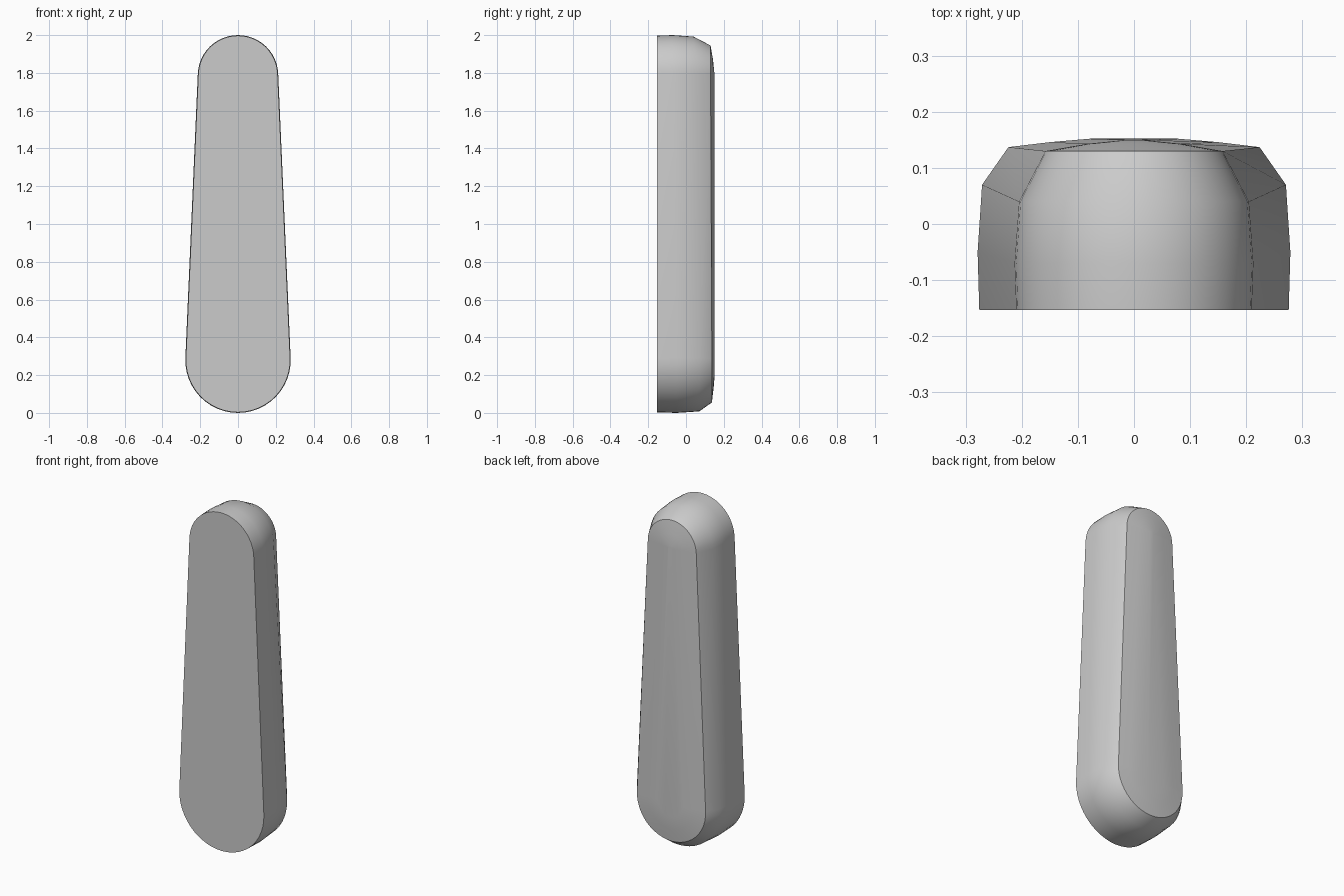
import bpy
import bmesh
from math import asin, cos, sin, pi

cube = bpy.data.objects.get("Cube")
if cube:
    bpy.data.objects.remove(cube, do_unlink=True)

# Tapered capsule outline: a wide bottom arc and a narrow top arc
R_LOW, R_HIGH = 0.279, 0.213
Z_LOW, Z_HIGH = R_LOW, 2 - R_HIGH
TILT = asin((R_LOW - R_HIGH) / (Z_HIGH - Z_LOW))
STEPS = 24

# Cross-section: inset from the outline, depth at the bottom, depth at the top
RINGS = [
    (0.003, -0.153, -0.153),
    (0.0, -0.05, -0.07),
    (0.008, 0.07, 0.04),
    (0.055, 0.137, 0.13),
    (0.13, 0.146, 0.143),
    (0.2, 0.152, 0.15),
]


def outline(inset, y_low, y_high):
    """Points around the capsule, shrunk by inset."""
    points = []
    arcs = [(Z_LOW, R_LOW, y_low, -pi - TILT, TILT),
            (Z_HIGH, R_HIGH, y_high, TILT, pi - TILT)]
    arcs[0] = (Z_LOW, R_LOW, y_low, -pi - TILT, TILT)
    for z, radius, y, start, end in arcs:
        for i in range(STEPS + 1):
            a = start + (end - start) * i / STEPS
            r = radius - inset
            points.append((r * cos(a), y, z + r * sin(a)))
    return points


# Body: rings bridged from the flat front to the crowned back
bm = bmesh.new()
loops = [[bm.verts.new(p) for p in outline(*ring)] for ring in RINGS]
for a, b in zip(loops, loops[1:]):
    for i in range(len(a)):
        j = (i + 1) % len(a)
        bm.faces.new((a[i], a[j], b[j], b[i]))
bm.faces.new(loops[0])
bm.faces.new(loops[-1])
bmesh.ops.recalc_face_normals(bm, faces=bm.faces)

mesh = bpy.data.meshes.new("tapered_body")
bm.to_mesh(mesh)
bm.free()
body = bpy.data.objects.new("tapered_body", mesh)
bpy.context.collection.objects.link(body)

# Plain grey
grey = bpy.data.materials.new("light_grey")
grey.use_nodes = True
colour = (0.6, 0.6, 0.6, 1)
grey.diffuse_color = colour
grey.node_tree.nodes["Principled BSDF"].inputs["Base Color"].default_value = colour
mesh.materials.append(grey)

# Smooth sides with a crisp front rim
bpy.ops.object.select_all(action='DESELECT')
body.select_set(True)
bpy.context.view_layer.objects.active = body
bpy.ops.object.shade_smooth_by_angle(angle=0.7)
